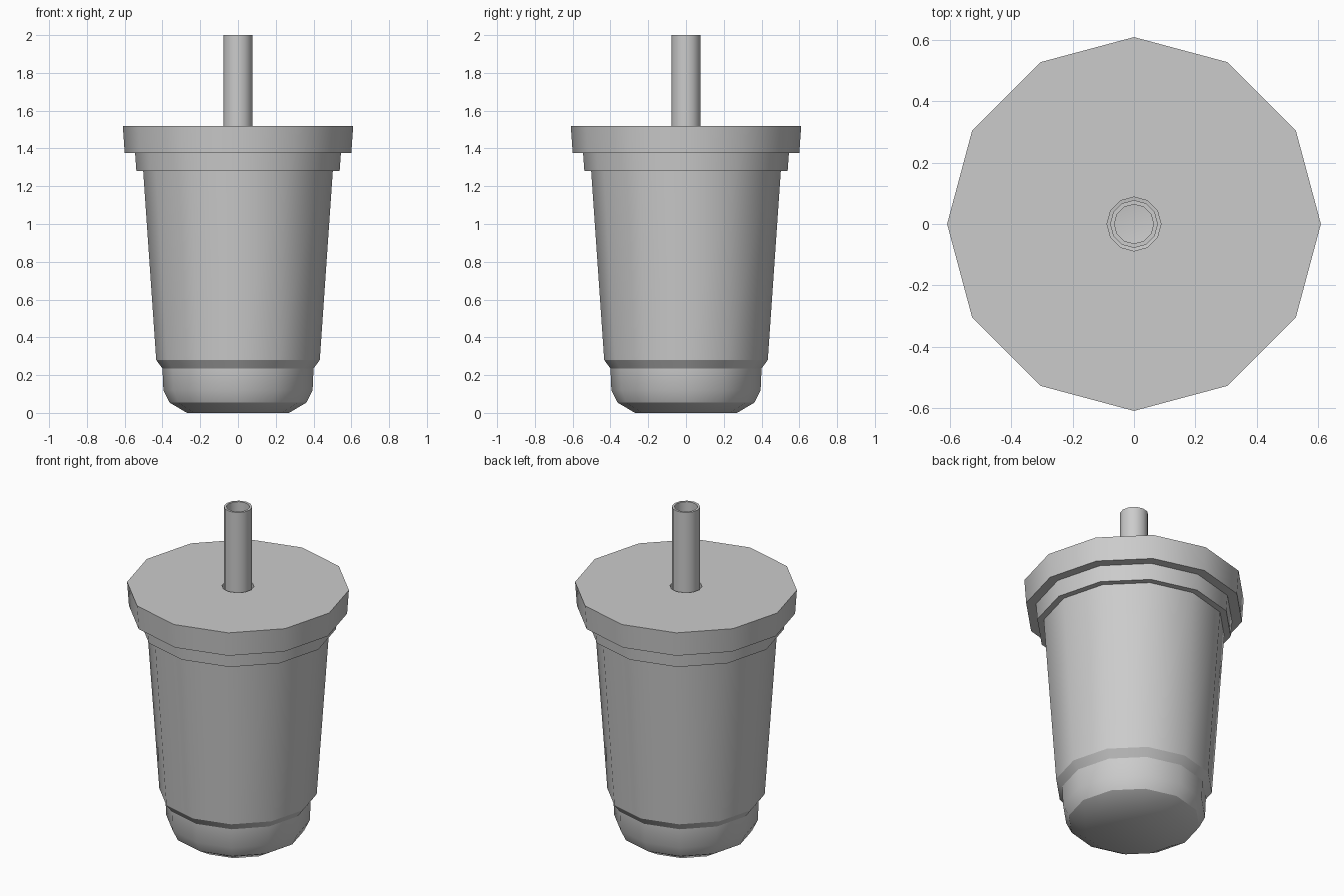
import bpy, bmesh
from math import cos, sin, tau

if "Cube" in bpy.data.objects:
    bpy.data.objects.remove(bpy.data.objects["Cube"])


def lathe(name, profile, sides=12, closed=False, cap_start=False, cap_end=False):
    """Revolve (radius, z, sharp) points around z; sharp rings keep a hard edge."""
    bm = bmesh.new()
    rings = [[bm.verts.new((r * cos(tau * i / sides), r * sin(tau * i / sides), z))
              for i in range(sides)] for r, z, _ in profile]
    pairs = list(zip(rings, rings[1:]))
    if closed:
        pairs.append((rings[-1], rings[0]))
    for a, b in pairs:
        for i in range(sides):
            j = (i + 1) % sides
            bm.faces.new((a[i], a[j], b[j], b[i]))
    if cap_start:
        bm.faces.new(rings[0][::-1])
    if cap_end:
        bm.faces.new(rings[-1])
    bmesh.ops.recalc_face_normals(bm, faces=bm.faces[:])
    for f in bm.faces:
        f.smooth = True
    for ring, (_, _, sharp) in zip(rings, profile):
        if sharp:
            for i in range(sides):
                bm.edges.get((ring[i], ring[(i + 1) % sides])).smooth = False
    mesh = bpy.data.meshes.new(name)
    bm.to_mesh(mesh)
    bm.free()
    obj = bpy.data.objects.new(name, mesh)
    bpy.context.collection.objects.link(obj)
    return obj


# Tapered cup with a stepped foot, hollow inside
lathe("cup", [
    (0.27, 0.0, False), (0.363, 0.055, True), (0.395, 0.12, False),
    (0.40, 0.235, True), (0.433, 0.28, True), (0.502, 1.28, True),
    (0.502, 1.40, True), (0.48, 1.40, True), (0.41, 0.28, True),
    (0.37, 0.12, True), (0.27, 0.03, False),
], cap_start=True, cap_end=True)

# Lid with collar, wide rim and a straw hole
lathe("lid", [
    (0.088, 1.52, True), (0.61, 1.52, True), (0.60, 1.377, True),
    (0.545, 1.377, True), (0.538, 1.28, True), (0.502, 1.28, True),
    (0.502, 1.49, True), (0.088, 1.49, True),
], closed=True)

# Hollow drinking straw reaching down into the cup
lathe("straw", [
    (0.078, 0.06, True), (0.078, 2.0, True),
    (0.064, 2.0, True), (0.064, 0.06, True),
], closed=True)
